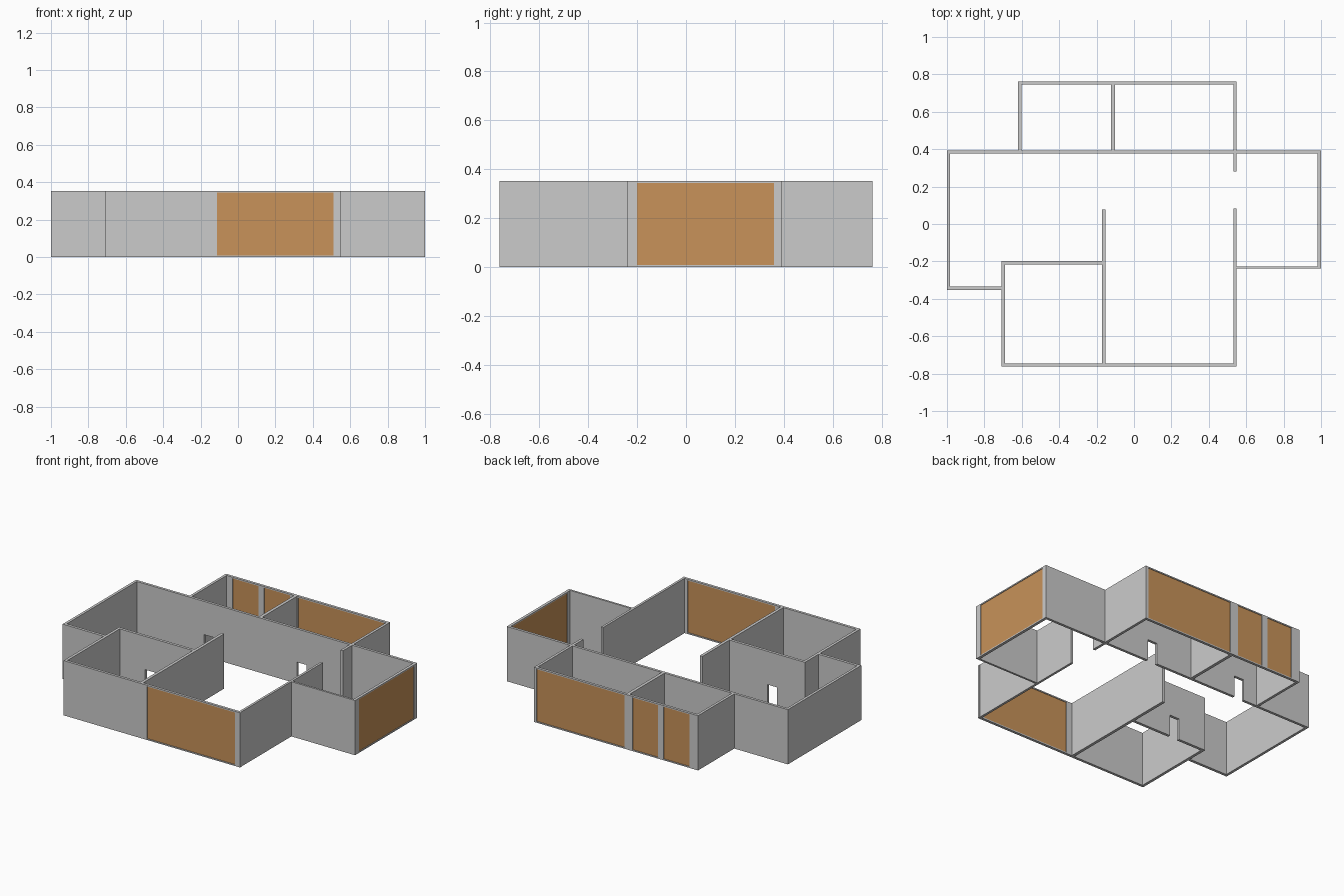
import bpy, bmesh
from mathutils import Vector

if "Cube" in bpy.data.objects:
    bpy.data.objects.remove(bpy.data.objects["Cube"])

H = 0.352          # wall height
DOOR = 0.138       # door opening height
SILL, HEAD = 0.008, 0.344   # window opening bottom and top

glass = bpy.data.materials.new("window_panel")
glass.diffuse_color = (0.58, 0.29, 0.10, 1)
glass.use_nodes = True
glass.node_tree.nodes["Principled BSDF"].inputs["Base Color"].default_value = glass.diffuse_color


def box(name, x0, x1, y0, y1, z0=0.0, z1=H):
    bm = bmesh.new()
    bmesh.ops.create_cube(bm, size=1)
    lo, hi = Vector((x0, y0, z0)), Vector((x1, y1, z1))
    bmesh.ops.scale(bm, vec=hi - lo, verts=bm.verts)
    bmesh.ops.translate(bm, vec=(lo + hi) / 2, verts=bm.verts)
    me = bpy.data.meshes.new(name)
    bm.to_mesh(me)
    bm.free()
    ob = bpy.data.objects.new(name, me)
    bpy.context.scene.collection.objects.link(ob)
    return ob


def wall(name, x0, x1, y0, y1, doors=(), windows=()):
    """Wall box; doors and windows are (start, end) spans along its long axis."""
    ob = box(name, x0, x1, y0, y1)
    along_x = (x1 - x0) > (y1 - y0)
    cuts = [(a, b, -0.1, DOOR) for a, b in doors]
    cuts += [(a, b, SILL, HEAD) for a, b in windows]
    cutters = []
    for a, b, z0, z1 in cuts:
        span = (a, b, y0 - 0.1, y1 + 0.1) if along_x else (x0 - 0.1, x1 + 0.1, a, b)
        cutter = box("opening_cutter", *span, z0, z1)
        cutter.hide_render = True
        cutters.append(cutter)
        mod = ob.modifiers.new("opening", 'BOOLEAN')
        mod.operation, mod.solver, mod.object = 'DIFFERENCE', 'EXACT', cutter
    # bake the openings, then drop the cutters
    if cutters:
        dg = bpy.context.evaluated_depsgraph_get()
        baked = bpy.data.meshes.new_from_object(ob.evaluated_get(dg))
        ob.modifiers.clear()
        ob.data = baked
        for c in cutters:
            bpy.data.objects.remove(c)
    # slightly recessed coloured panel in each window
    r = 0.004
    for a, b in windows:
        span = (a, b, y0 + r, y1 - r) if along_x else (x0 + r, x1 - r, a, b)
        pane = box(name + "_window_panel", *span, SILL, HEAD)
        pane.data.materials.append(glass)


# main cross wall
wall("cross_wall", -1, 1, 0.376, 0.393, doors=[(-0.505, -0.435), (0.155, 0.225)])

# back rooms
wall("back_wall", -0.619, 0.549, 0.745, 0.762,
     windows=[(-0.095, 0.53), (-0.335, -0.152), (-0.56, -0.375)])
wall("back_room_left_wall", -0.619, -0.602, 0.393, 0.745)
wall("back_room_divider", -0.122, -0.102, 0.393, 0.745)
wall("back_room_right_wall", 0.532, 0.549, 0.393, 0.745)

# left wing
wall("left_wall", -1, -0.983, -0.353, 0.376)
wall("left_wing_front_wall", -0.983, -0.708, -0.353, -0.335)

# front rooms
wall("front_wall", -0.708, 0.549, -0.762, -0.745, windows=[(-0.113, 0.511)])
wall("front_room_left_wall", -0.708, -0.69, -0.745, -0.198)
wall("front_room_back_wall", -0.69, -0.171, -0.216, -0.198, doors=[(-0.51, -0.44)])
wall("middle_wall", -0.171, -0.152, -0.745, 0.077)
wall("front_room_right_wall", 0.532, 0.547, -0.745, 0.082)

# right wing
wall("right_wing_stub", 0.532, 0.549, 0.282, 0.376)
wall("right_wing_front_wall", 0.547, 1, -0.239, -0.226)
wall("right_wall", 0.982, 1, -0.226, 0.376, windows=[(-0.2, 0.36)])
